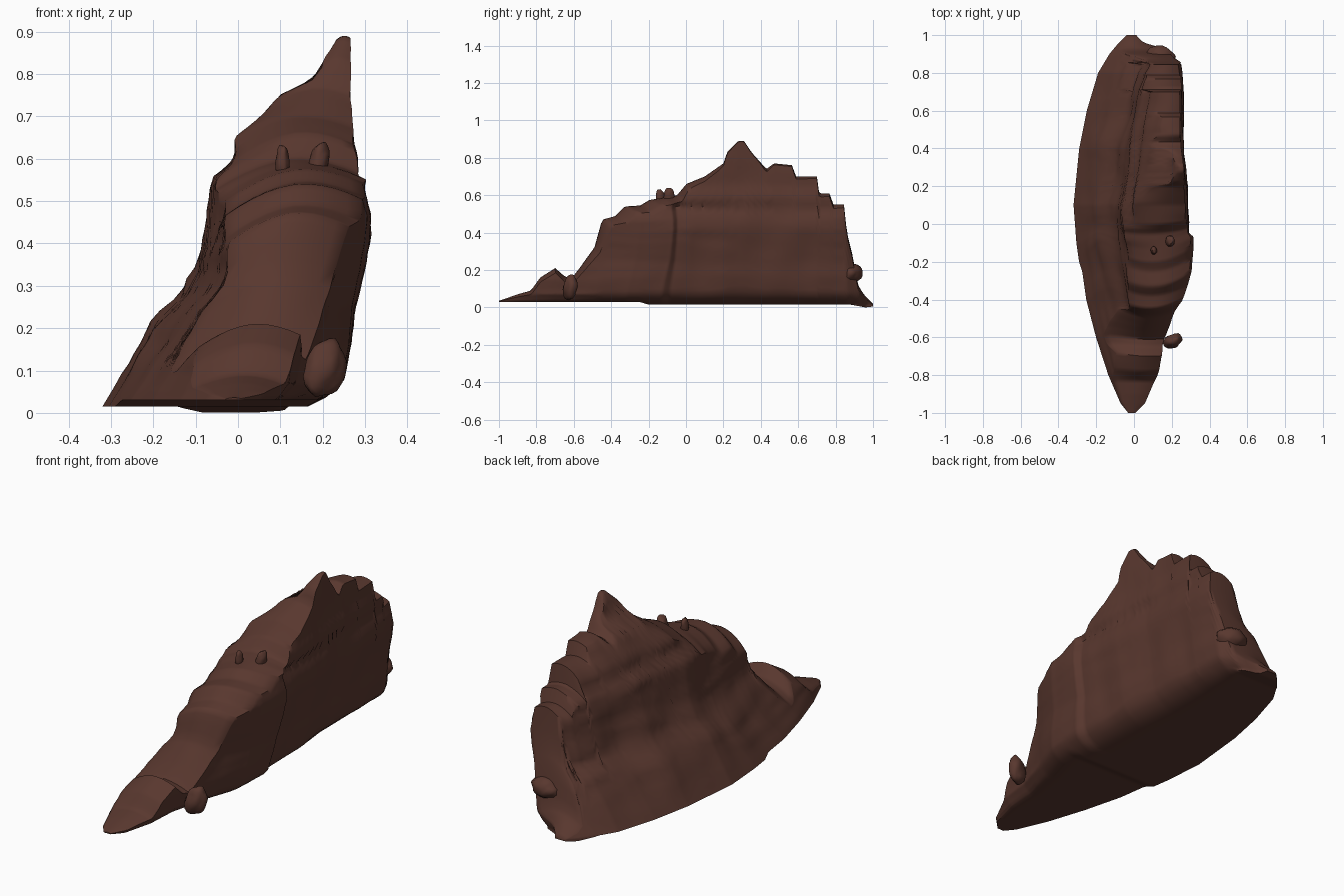
import bpy, bmesh, math
from mathutils import Vector, noise

if "Cube" in bpy.data.objects:
    bpy.data.objects.remove(bpy.data.objects["Cube"])

rock = bpy.data.materials.new("dark brown rock")
rock.diffuse_color = (0.1, 0.039, 0.028, 1)
rock.use_nodes = True
rock.node_tree.nodes["Principled BSDF"].inputs["Base Color"].default_value = rock.diffuse_color


def curve(pts):
    """Piecewise linear function through points."""
    def f(t):
        if t <= pts[0][0]:
            return pts[0][1]
        for (a, b), (c, d) in zip(pts, pts[1:]):
            if t <= c:
                return b + (d - b) * (t - a) / (c - a)
        return pts[-1][1]
    return f


# crest height along y
top = curve([(-1, .035), (-.9, .07), (-.83, .09), (-.78, .16), (-.7, .21), (-.65, .165), (-.61, .16),
             (-.57, .21), (-.49, .32), (-.45, .47), (-.38, .49), (-.33, .54), (-.25, .545), (-.2, .575),
             (-.05, .6), (0, .66), (.1, .70), (.2, .77), (.22, .83), (.28, .89), (.31, .89), (.35, .83),
             (.43, .74), (.47, .77), (.57, .76), (.585, .70), (.7, .70), (.712, .61), (.77, .61),
             (.785, .55), (.845, .55), (.86, .4), (.89, .28), (.92, .12), (.95, .07), (1, .02)])
bottom = curve([(-1, .03), (-.25, .03), (-.2, .015), (.88, .015), (.96, 0), (1, .005)])
# plan outline
left = curve([(-1, -.04), (-.95, -.08), (-.8, -.145), (-.6, -.21), (-.4, -.262), (-.1, -.305), (.1, -.32),
              (.4, -.29), (.6, -.25), (.8, -.19), (.9, -.13), (.96, -.08), (1, -.04)])
right = curve([(-1, .02), (-.95, .09), (-.8, .16), (-.65, .185), (-.57, .22), (-.45, .26), (-.32, .305),
               (-.13, .315), (-.09, .29), (.2, .285), (.4, .265), (.7, .262), (.86, .245), (.93, .2),
               (.96, .08), (1, .035)])
# wall slopes by height
slope_l = curve([(.015, -.32), (.13, -.25), (.15, -.24), (.24, -.18), (.29, -.12), (.42, -.08), (.56, -.058),
                 (.59, -.01), (.65, .0), (.70, .05), (.75, .09), (.77, .15), (.80, .19), (.86, .22), (.9, .24)])
slope_r = curve([(.015, -.15), (.04, -.10), (.07, -.065), (.15, -.045), (.25, -.035), (.42, 0), (.47, 0),
                 (.54, -.02), (.56, -.005), (.6, -.005), (.65, -.02), (.9, -.012)])


def wall(y, z, base):
    k = min(1, (right(y) - left(y)) / .5)
    lx = slope_l(z) + left(y) + .32
    rx = right(y) + slope_r(z) * k
    fade = min(1, max(0, z - .03) * 8)
    lx += fade * (.022 * noise.noise(Vector((y * 6, z * 3, 1))) + .012 * noise.noise(Vector((y * 4, z * 22, 5))))
    rx += fade * (.008 * noise.noise(Vector((y * 7, z * 4, 9))) + .004 * noise.noise(Vector((y * 3, z * 25, 3))))
    if lx > rx - .03:
        lx = rx - .03
    return lx, rx


# main ridge lofted from cross-sections along y
N, C, B = 26, 10, 6
bm = bmesh.new()
rings = []
ys = [-1 + 2 * i / 180 for i in range(181)]
for y in ys:
    zt, zb = top(y), bottom(y)
    zt = max(zt, zb + .006)
    h = zt - zb
    a, b = wall(y, zt, zb)
    w = b - a
    dl, dr = min(.25 * w, h * .5), min(.12 * w, h * .35)
    zl, zr = zt - dl, zt - dr
    pts = []
    for i in range(N):
        z = zb + (zl - zb) * i / (N - 1)
        pts.append((wall(y, z, zb)[0], z))
    x0, x1 = pts[-1][0], wall(y, zr, zb)[1]
    for i in range(1, C):
        u = i / C
        d = dl * max(0, 1 - u / .55) ** 1.7 + dr * max(0, (u - .6) / .4) ** 1.8
        pts.append((x0 + (x1 - x0) * u, zt - d))
    for i in range(N):
        z = zr + (zb - zr) * i / (N - 1)
        pts.append((wall(y, z, zb)[1], z))
    xa, xb = pts[-1][0], pts[0][0]
    for i in range(1, B):
        pts.append((xa + (xb - xa) * i / B, zb))
    # front terraces bow forward in the middle
    mid, half = (left(y) + right(y)) / 2 + .08, .28
    bow = .13 * min(1, max(0, (.05 - y) * 4)) * min(1, (1 + y) * 2)
    ring = []
    for x, z in pts:
        s = min(1, abs(x - mid) / half)
        f = min(1, max(0, (z - .05) * 5))
        ring.append(bm.verts.new((x, y + bow * f * s * s, z)))
    rings.append(ring)
for r0, r1 in zip(rings, rings[1:]):
    n = len(r0)
    for i in range(n):
        j = (i + 1) % n
        bm.faces.new((r0[i], r0[j], r1[j], r1[i]))
bm.faces.new(rings[0])
bm.faces.new(rings[-1])
bmesh.ops.recalc_face_normals(bm, faces=bm.faces)


def finish(bm, name, angle):
    me = bpy.data.meshes.new(name)
    bm.to_mesh(me)
    bm.free()
    ob = bpy.data.objects.new(name, me)
    bpy.context.collection.objects.link(ob)
    me.materials.append(rock)
    bpy.ops.object.select_all(action='DESELECT')
    ob.select_set(True)
    bpy.context.view_layer.objects.active = ob
    bpy.ops.object.shade_smooth_by_angle(angle=math.radians(angle))
    return ob


finish(bm, "rock_ridge", 50)


def boulder(name, loc, size, rot=(0, 0, 0), seed=0.0):
    bm = bmesh.new()
    bmesh.ops.create_icosphere(bm, subdivisions=3, radius=1)
    for v in bm.verts:
        p = v.co.copy()
        v.co *= 1 + .18 * noise.noise(p * 1.6 + Vector((seed, 0, 0)))
        v.co = Vector([c * s for c, s in zip(v.co, size)])
    ob = finish(bm, name, 50)
    ob.location, ob.rotation_euler = loc, rot


# small outcrops: side flake, horns, back nose
boulder("side_flake", (.205, -.62, .105), (.05, .035, .07), (0, .35, .4), 1)
boulder("horn_left", (.105, -.14, .59), (.016, .022, .045), (0, 0, 0), 2)
boulder("horn_right", (.19, -.09, .59), (.025, .03, .05), (0, .2, 0), 3)
boulder("back_nose", (.14, .885, .18), (.075, .06, .05), (.2, 0, -.2), 4)
